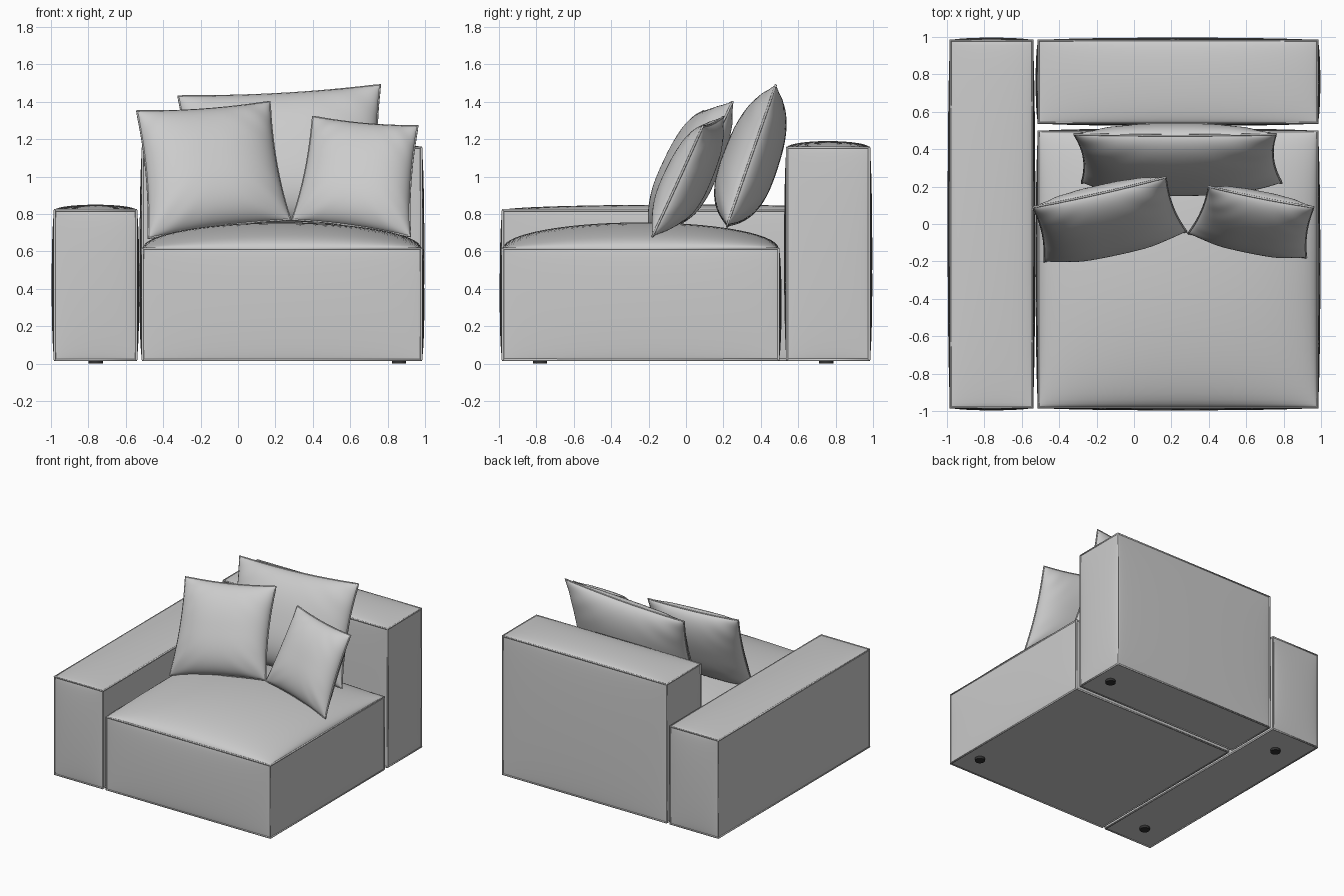
import bpy, bmesh, math
from mathutils import Vector

if "Cube" in bpy.data.objects:
    bpy.data.objects.remove(bpy.data.objects["Cube"])


def ease(i, n):
    # grid parameter -1..1, denser near the edges
    return math.sin(math.pi / 2 * (2 * i / n - 1))


def finish(name, bm, angle=50):
    bmesh.ops.remove_doubles(bm, verts=bm.verts, dist=1e-5)
    bmesh.ops.recalc_face_normals(bm, faces=bm.faces)
    me = bpy.data.meshes.new(name)
    bm.to_mesh(me)
    bm.free()
    ob = bpy.data.objects.new(name, me)
    bpy.context.collection.objects.link(ob)
    select(ob)
    bpy.ops.object.shade_smooth_by_angle(angle=math.radians(angle))
    return ob


def select(ob):
    bpy.ops.object.select_all(action='DESELECT')
    ob.select_set(True)
    bpy.context.view_layer.objects.active = ob


def grid(bm, fn, n):
    vs = [[bm.verts.new(fn(ease(i, n), ease(j, n))) for j in range(n + 1)] for i in range(n + 1)]
    for i in range(n):
        for j in range(n):
            bm.faces.new((vs[i][j], vs[i + 1][j], vs[i + 1][j + 1], vs[i][j + 1]))


def piping(name, paths, radius):
    cu = bpy.data.curves.new(name, 'CURVE')
    cu.dimensions = '3D'
    cu.bevel_depth = radius
    cu.bevel_resolution = 1
    for pts, closed in paths:
        sp = cu.splines.new('POLY')
        sp.points.add(len(pts) - 1)
        for p, co in zip(sp.points, pts):
            p.co = (*co, 1)
        sp.use_cyclic_u = closed
    ob = bpy.data.objects.new(name, cu)
    bpy.context.collection.objects.link(ob)
    select(ob)
    bpy.ops.object.convert(target='MESH')


def upholstered_block(name, lo, hi, top_puff, side_puff=0.016):
    # box whose panels swell outward, with piping on all edges
    lo, hi = Vector(lo), Vector(hi)
    mid, half = (lo + hi) / 2, (hi - lo) / 2
    bm = bmesh.new()
    for axis in range(3):
        a, b = (axis + 1) % 3, (axis + 2) % 3
        for s in (-1, 1):
            puff = side_puff if axis < 2 else (top_puff if s > 0 else 0)

            def point(u, v):
                p = mid.copy()
                p[a] += u * half[a]
                p[b] += v * half[b]
                swell = math.sqrt(max(0, (1 - u * u) * (1 - v * v)))
                p[axis] += s * (half[axis] + puff * swell)
                return p
            grid(bm, point, 28)
    finish(name, bm)
    ring = [(lo.x, lo.y), (hi.x, lo.y), (hi.x, hi.y), (lo.x, hi.y)]
    paths = [([(x, y, z) for x, y in ring], True) for z in (lo.z, hi.z)]
    paths += [([(x, y, lo.z), (x, y, hi.z)], False) for x, y in ring]
    piping(name + "_piping", paths, 0.007)


def pillow(name, corners, thickness):
    # corners: bottom left, bottom right, top right, top left
    bl, br, tr, tl = [Vector(c) for c in corners]
    normal = ((br + tr - bl - tl).cross(tl + tr - bl - br)).normalized()

    def middle(u, v):
        s = u * (1 - 0.06 * (1 - v * v))
        t = v * (1 - 0.05 * (1 - u * u))
        s, t = (s + 1) / 2, (t + 1) / 2
        return bl.lerp(br, s).lerp(tl.lerp(tr, s), t)

    bm = bmesh.new()
    for side in (-1, 1):
        def point(u, v):
            w = max(0, (1 - abs(u) ** 2.6) * (1 - abs(v) ** 2.6)) ** 0.55
            # soft creases running in from the lower corners
            crease = 0.012 * math.sin(14 * (abs(u) + v)) * (u * v) ** 2 * w
            return middle(u, v) + normal * side * (thickness / 2 * w * (1 - 0.08 * v) + crease)
        grid(bm, point, 40)
    finish(name, bm, 70)
    n = 24
    e = [2 * i / n - 1 for i in range(n)]
    rim = [(t, -1) for t in e] + [(1, t) for t in e] + [(-t, 1) for t in e] + [(-1, -t) for t in e]
    piping(name + "_seam", [([middle(u, v) for u, v in rim], True)], 0.006)


# Main blocks
upholstered_block("armrest", (-0.98, -0.98, 0.02), (-0.543, 0.98, 0.82), 0.03)
upholstered_block("seat", (-0.51, -0.98, 0.02), (0.98, 0.495, 0.615), 0.14)
upholstered_block("backrest", (-0.51, 0.54, 0.02), (0.98, 0.98, 1.155), 0.035)

# Loose pillows
pillow("back_pillow", [(-0.28, 0.22, 0.73), (0.79, 0.22, 0.74),
                       (0.76, 0.48, 1.49), (-0.32, 0.48, 1.43)], 0.30)
pillow("left_pillow", [(-0.48, -0.20, 0.67), (0.28, -0.04, 0.77),
                       (0.17, 0.25, 1.40), (-0.54, 0.09, 1.35)], 0.27)
pillow("right_pillow", [(0.29, -0.05, 0.77), (0.92, -0.18, 0.68),
                        (0.96, 0.09, 1.27), (0.40, 0.20, 1.32)], 0.23)

# Feet
dark = bpy.data.materials.new("dark_foot")
dark.diffuse_color = (0.03, 0.03, 0.03, 1)
dark.use_nodes = True
dark.node_tree.nodes["Principled BSDF"].inputs["Base Color"].default_value = dark.diffuse_color
for i, (x, y) in enumerate([(-0.76, -0.78), (-0.76, 0.75), (0.86, -0.78), (0.86, 0.75)]):
    bpy.ops.mesh.primitive_cylinder_add(vertices=24, radius=0.038, depth=0.03, location=(x, y, 0.015))
    foot = bpy.context.object
    foot.name = f"foot_{i + 1}"
    foot.data.materials.append(dark)
    bpy.ops.object.shade_smooth_by_angle(angle=math.radians(40))
